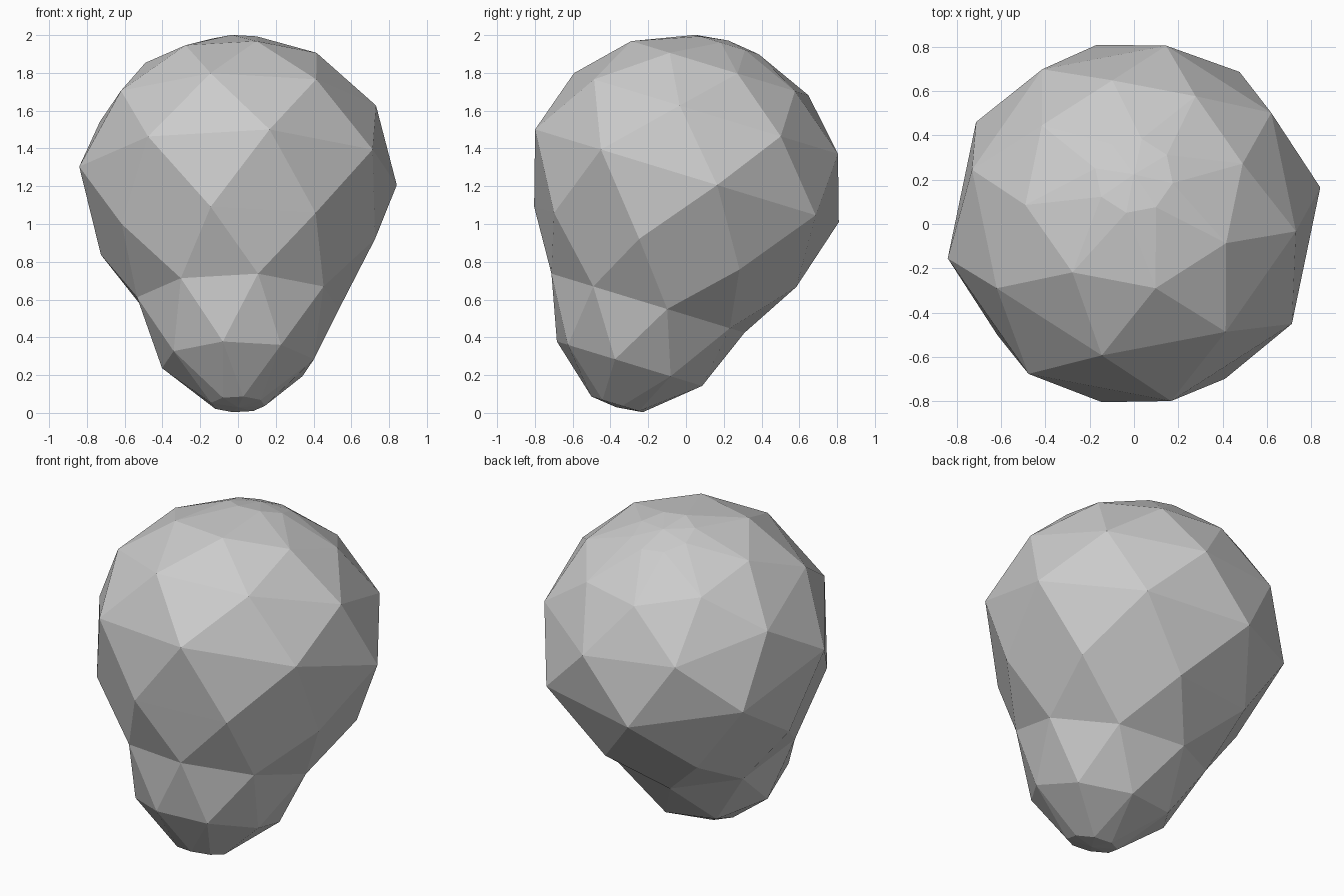
import bpy, bmesh
from math import sin, cos, pi, radians
from mathutils import Matrix

if "Cube" in bpy.data.objects:
    bpy.data.objects.remove(bpy.data.objects["Cube"])

N = 8                                   # points per ring
TILT = Matrix.Rotation(radians(-17), 4, 'X')
BASE = Matrix.Translation((0, 0.005, 1.255))

# rings (radius, distance along tilted axis), bottom to top
RINGS = [(0.145, -1.265), (0.41, -1.04), (0.545, -0.705), (0.74, -0.393),
         (0.857, 0.0), (0.745, 0.345), (0.50, 0.596), (0.178, 0.727)]
POLES = (-1.281, 0.749)

bm = bmesh.new()

# staggered rings: each one is turned half a step from its neighbour
rings = []
for k, (r, h) in enumerate(RINGS):
    off = pi / 16 if k % 2 == 0 else -pi / 16
    rings.append([bm.verts.new((r * cos(off + 2 * pi * i / N),
                                r * sin(off + 2 * pi * i / N), h)) for i in range(N)])
bottom, top = (bm.verts.new((0, 0, h)) for h in POLES)
rings = [[bottom] * N] + rings + [[top] * N]

# diamond facets, each spanning three rings and folded across the middle one
for k in range(len(rings) - 2):
    lo, mid, hi = rings[k:k + 3]
    for i in range(N):
        j = (i + 1) % N
        if k == 0:                       # bottom cap
            quad = (mid[i], lo[i], mid[j], hi[j])
        elif k == len(rings) - 3:        # top cap
            quad = (mid[i], lo[i], mid[j], hi[i])
        elif k % 2 == 0:
            quad = (mid[i - 1], lo[i], mid[i], hi[i])
        else:
            quad = (mid[i], lo[i], mid[j], hi[i])
        bm.faces.new((quad[0], quad[1], quad[2]))
        bm.faces.new((quad[0], quad[2], quad[3]))

bmesh.ops.recalc_face_normals(bm, faces=bm.faces)
bm.transform(BASE @ TILT)

mesh = bpy.data.meshes.new("faceted_stone")
bm.to_mesh(mesh)
bm.free()
stone = bpy.data.objects.new("faceted_stone", mesh)
bpy.context.collection.objects.link(stone)
